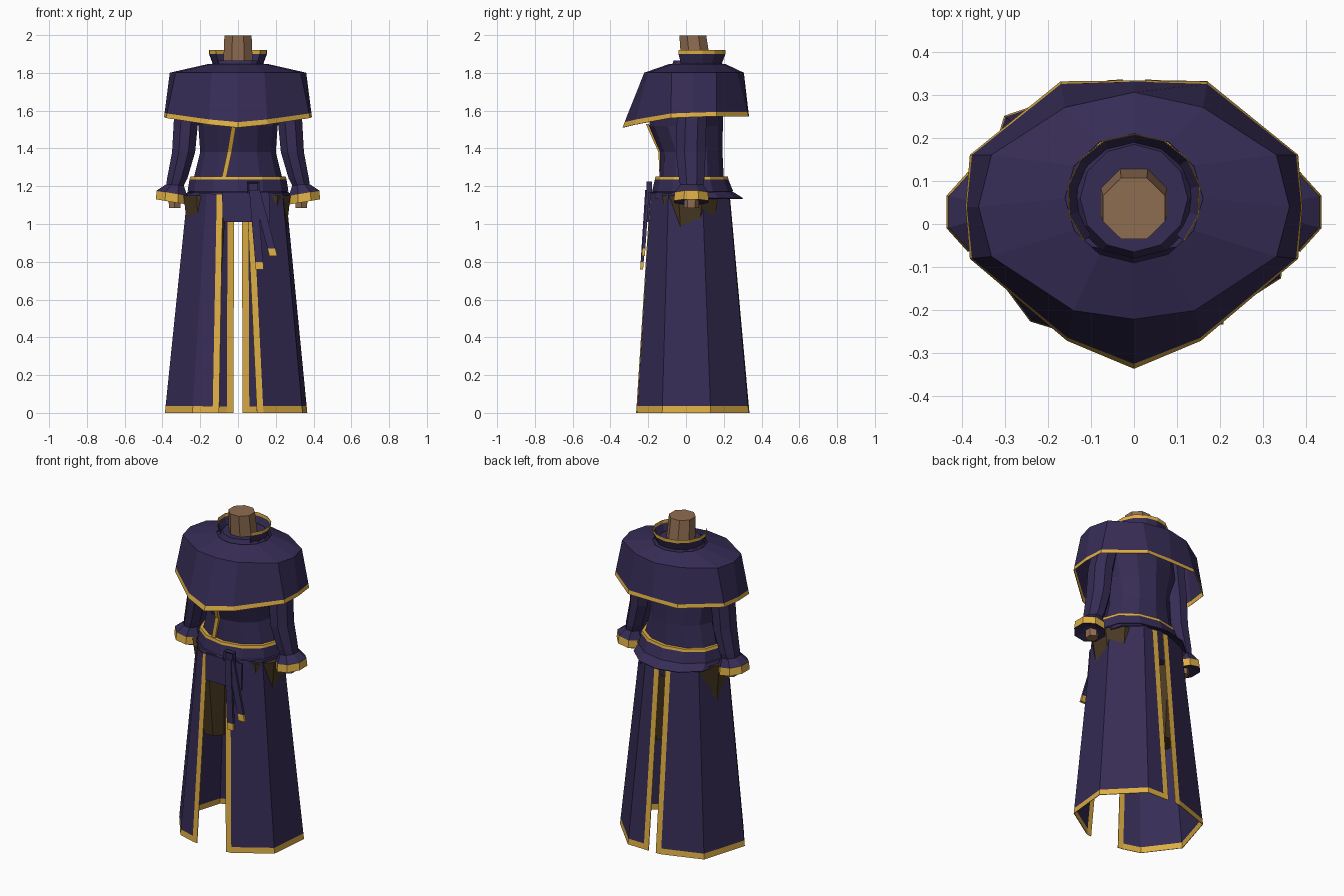
import bpy, bmesh
from math import sin, cos, pi, radians

cube = bpy.data.objects.get("Cube")
if cube:
    bpy.data.objects.remove(cube)


def material(name, rgb):
    col = [((c / 255 + 0.055) / 1.055) ** 2.4 for c in rgb] + [1]
    m = bpy.data.materials.new(name)
    m.use_nodes = True
    m.diffuse_color = col
    m.node_tree.nodes["Principled BSDF"].inputs["Base Color"].default_value = col
    return m


CLOTH, GOLD, SKIN, LEATHER = range(4)
MATS = [material("navy_cloth", (54, 44, 85)), material("gold_trim", (222, 174, 68)),
        material("brown_skin", (143, 109, 81)), material("dark_leather", (72, 56, 34))]


def finish(name, bm, solid=0):
    bmesh.ops.recalc_face_normals(bm, faces=bm.faces)
    me = bpy.data.meshes.new(name)
    bm.to_mesh(me)
    bm.free()
    for m in MATS:
        me.materials.append(m)
    ob = bpy.data.objects.new(name, me)
    bpy.context.collection.objects.link(ob)
    if solid:
        mod = ob.modifiers.new("thickness", "SOLIDIFY")
        mod.thickness = solid
        mod.offset = 0
    return ob


def loft(name, rows, pick=lambda i, j: CLOTH, loop=True, caps=(), solid=0):
    """Skin a stack of point rows; pick gives the material of cell (row, column)."""
    bm = bmesh.new()
    grid = [[bm.verts.new(p) for p in row] for row in rows]
    n = len(rows[0])
    for i in range(len(rows) - 1):
        for j in range(n if loop else n - 1):
            k = (j + 1) % n
            f = bm.faces.new((grid[i][j], grid[i][k], grid[i + 1][k], grid[i + 1][j]))
            f.material_index = pick(i, j)
    for c in caps:
        f = bm.faces.new(grid[c])
        f.material_index = pick(c if c >= 0 else len(rows) - 2, 0)
    return finish(name, bm, solid)


def ring(x, y, z, rx, ry, n=12, half=0, tilt=0):
    """Elliptical ring that starts at the front; tilt lifts its +x side."""
    angles = [2 * pi * (k + half) / n - pi / 2 for k in range(n)]
    return [(x + rx * cos(a), y + ry * sin(a), z + tilt * cos(a)) for a in angles]


def ribbon(name, path, width, depth, pick):
    rows = [[(x + sx * width / 2, y + sy * depth / 2, z)
             for sx, sy in ((-1, -1), (1, -1), (1, 1), (-1, 1))] for x, y, z in path]
    return loft(name, rows, pick, caps=(0, -1))


def mirrored(half):
    return half + [(-x, y, z) for x, y, z in half[-2:0:-1]]


# Neck
loft("neck", [ring(0, 0.055, 1.83, 0.085, 0.085, 8, 0.5), ring(0, 0.036, 1.998, 0.078, 0.077, 8, 0.5)],
     lambda i, j: SKIN, caps=(0, -1))

# Shoulder cape with a gold hem, pointed at the front
hem = mirrored([(0, -0.335, 1.51), (0.155, -0.27, 1.526), (0.38, -0.08, 1.561), (0.39, 0.04, 1.566),
                (0.38, 0.16, 1.57), (0.17, 0.33, 1.57), (0, 0.332, 1.57)])
shoulder = mirrored([(0, -0.22, 1.8), (0.14, -0.2, 1.8), (0.33, -0.075, 1.8), (0.36, 0.04, 1.8),
                     (0.33, 0.16, 1.8), (0.16, 0.27, 1.8), (0, 0.305, 1.8)])
trim = [tuple(a + (b - a) * 0.1 for a, b in zip(p, q)) for p, q in zip(hem, shoulder)]
loft("shoulder_cape", [hem, trim, shoulder, ring(0, 0.06, 1.845, 0.16, 0.15)],
     lambda i, j: GOLD if i == 0 else CLOTH, solid=0.003)

# Collar base and open standing collar
loft("collar_base", [ring(0, 0.06, 1.83, 0.15, 0.14), ring(0, 0.06, 1.865, 0.125, 0.125)], caps=(-1,))
collar = []
for radius, z in ((0.125, 1.84), (0.148, 1.9), (0.149, 1.92)):
    angles = [radians(-42 + 264 * k / 10) for k in range(11)]
    collar.append([(radius * 1.05 * cos(a), 0.06 + radius * sin(a), z) for a in angles])
loft("standing_collar", collar, lambda i, j: GOLD if i else CLOTH, loop=False, solid=0.002)

# Torso
loft("torso", [ring(0, 0.02, 1.03, 0.19, 0.16), ring(0, 0.03, 1.24, 0.235, 0.17),
               ring(0, 0.028, 1.38, 0.2, 0.165), ring(0, 0, 1.52, 0.21, 0.195),
               ring(0, 0.01, 1.64, 0.25, 0.19), ring(0, 0.06, 1.8, 0.2, 0.13)], caps=(0, -1))
ribbon("chest_trim", [(-0.075, -0.132, 1.24), (-0.045, -0.138, 1.38), (-0.02, -0.205, 1.53)],
       0.024, 0.016, lambda i, j: GOLD)

# Waist: gold-edged belt skirt above a wider lower layer
loft("belt_upper", [ring(0, 0.03, 1.247, 0.225, 0.165), ring(0, 0.03, 1.249, 0.25, 0.19),
                    ring(0, 0.03, 1.234, 0.254, 0.192), ring(0, 0.035, 1.172, 0.264, 0.212)],
     lambda i, j: GOLD if i < 2 else CLOTH, solid=0.006)
loft("belt_lower", [ring(0, 0.03, 1.172, 0.25, 0.2), ring(0, 0.035, 1.165, 0.268, 0.217),
                    ring(0, 0.053, 1.135, 0.275, 0.247)], solid=0.006)

# Skirt panels, split at front and back, with gold hem and edges
SIDES = {
    "right": (-0.10, -0.08, [(-0.24, -0.225), (-0.385, -0.03), (-0.3, 0.25)]),
    "left": (0.10, 0.045, [(0.34, -0.125), (0.365, 0.13), (0.17, 0.33)]),
}
for side, (front, front_top, outline) in SIDES.items():
    s = 1 if front > 0 else -1
    low = [(front, -0.262), (front + s * 0.034, -0.257)] + outline + [(s * 0.06, 0.332), (s * 0.025, 0.334)]
    high = [(x * 0.69, 0.02 + (y - 0.035) * 0.7) for x, y in low]
    high[0] = (front_top, high[0][1])
    high[1] = (front_top + s * 0.032, high[1][1])
    high[-2:] = [(s * 0.055, high[-2][1]), (s * 0.02, high[-1][1])]
    rows = []
    for z in (0, 0.035, 1.16):
        t = z / 1.16
        rows.append([(a + (c - a) * t, b + (d - b) * t, z) for (a, b), (c, d) in zip(low, high)])
    last = len(low) - 2
    loft(side + "_skirt_panel", rows,
         lambda i, j: GOLD if i == 0 or j in (0, last) else CLOTH, loop=False, solid=0.004)

# Flap over the top of the front opening
ribbon("front_flap", [(0.045, -0.203, 1.01), (0.04, -0.192, 1.17)], 0.25, 0.012, lambda i, j: CLOTH)

# Arms, cuffs, hands and thighs
for side, s, hip in (("left", 1, 0.16), ("right", -1, 0.17)):
    loft(side + "_sleeve",
         [ring(s * x, y, z, rx, ry, 8, 0.5) for x, y, z, rx, ry in (
             (0.24, 0.05, 1.74, 0.07, 0.08), (0.275, 0.03, 1.55, 0.07, 0.085),
             (0.288, 0.025, 1.38, 0.066, 0.085), (0.322, 0.03, 1.24, 0.058, 0.073),
             (0.335, 0.03, 1.2, 0.05, 0.065))], caps=(0, -1))
    tilt = s * 0.015
    loft(side + "_cuff",
         [ring(s * 0.335, 0.03, 1.21, 0.05, 0.065, 8, 0.5),
          ring(s * 0.35, 0.028, 1.163, 0.087, 0.095, 8, 0.5, tilt),
          ring(s * 0.352, 0.028, 1.117, 0.09, 0.1, 8, 0.5, tilt),
          ring(s * 0.343, 0.028, 1.125, 0.045, 0.055, 8, 0.5, tilt)],
         lambda i, j: GOLD if i == 1 else CLOTH, caps=(0, -1))
    loft(side + "_hand", [ring(s * 0.338, 0.03, 1.15, 0.034, 0.04, 6),
                          ring(s * 0.335, 0.028, 1.085, 0.036, 0.04, 6)],
         lambda i, j: SKIN, caps=(0, -1))
    loft(side + "_thigh", [ring(s * hip, 0.022, 1.15, 0.128, 0.16, 8, 0.5),
                           ring(s * hip, 0.022, 0.98, 0.106, 0.135, 8, 0.5),
                           ring(s * hip, 0.03, 0.58, 0.08, 0.085, 8, 0.5)],
         lambda i, j: LEATHER, caps=(0, -1))

# Belt buckle and two hanging straps with gold tips
bm = bmesh.new()
bmesh.ops.create_cube(bm, size=1)
bmesh.ops.scale(bm, vec=(0.065, 0.03, 0.06), verts=bm.verts)
bmesh.ops.translate(bm, vec=(0.08, -0.195, 1.195), verts=bm.verts)
bm.normal_update()
face = [f for f in bm.faces if f.normal.y < -0.9]
bmesh.ops.inset_individual(bm, faces=face, thickness=0.014, depth=-0.01)
finish("belt_buckle", bm)
for name, path in (("inner_strap", [(0.08, -0.208, 1.18), (0.112, -0.232, 0.8), (0.115, -0.235, 0.76)]),
                   ("outer_strap", [(0.095, -0.202, 1.18), (0.177, -0.223, 0.87), (0.187, -0.226, 0.83)])):
    ribbon(name, path, 0.042, 0.016, lambda i, j: GOLD if i == 1 else CLOTH)
